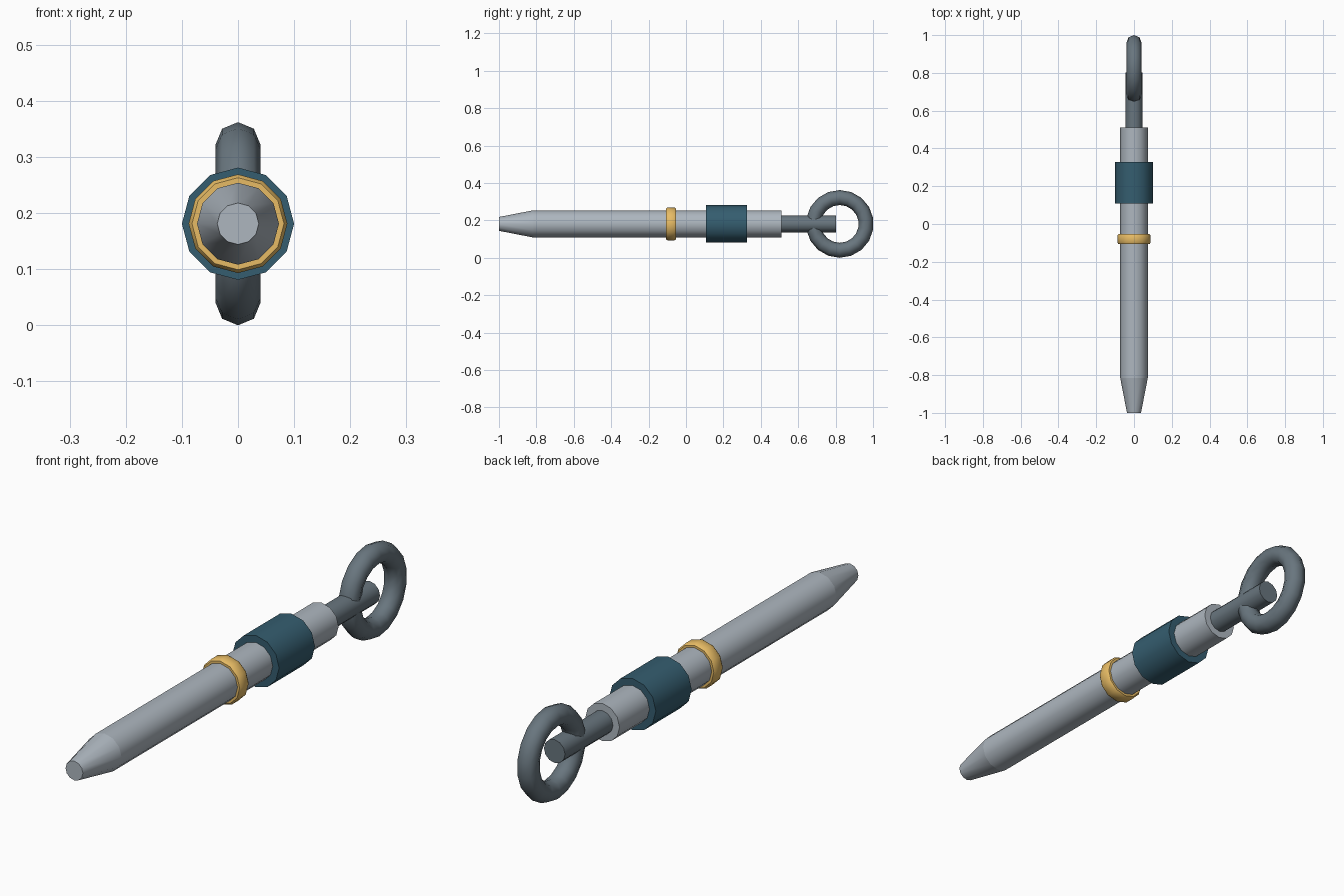
import bpy, bmesh, math

if "Cube" in bpy.data.objects:
    bpy.data.objects.remove(bpy.data.objects["Cube"])

ZC = 0.181  # height of the long axis


def material(name, rgb):
    m = bpy.data.materials.new(name)
    m.diffuse_color = (*rgb, 1)
    m.use_nodes = True
    m.node_tree.nodes["Principled BSDF"].inputs["Base Color"].default_value = m.diffuse_color
    return m


steel = material("light_steel", (0.42, 0.47, 0.52))
dark = material("dark_steel", (0.14, 0.18, 0.21))
blue = material("blue_grip", (0.035, 0.11, 0.16))
gold = material("gold_band", (0.80, 0.50, 0.13))


def finish(name, bm, mat):
    bmesh.ops.recalc_face_normals(bm, faces=bm.faces)
    me = bpy.data.meshes.new(name)
    bm.to_mesh(me)
    bm.free()
    ob = bpy.data.objects.new(name, me)
    bpy.context.collection.objects.link(ob)
    me.materials.append(mat)
    bpy.ops.object.select_all(action='DESELECT')
    ob.select_set(True)
    bpy.context.view_layer.objects.active = ob
    bpy.ops.object.shade_smooth_by_angle(angle=math.radians(47))
    return ob


def lathe(name, profile, mat, sides=12):
    """Spin (y, radius) points around the long axis and cap both ends."""
    bm = bmesh.new()
    rings = []
    for y, r in profile:
        rings.append([bm.verts.new((r * math.sin(2 * math.pi * i / sides), y,
                                    ZC + r * math.cos(2 * math.pi * i / sides)))
                      for i in range(sides)])
    for a, b in zip(rings, rings[1:]):
        for i in range(sides):
            j = (i + 1) % sides
            bm.faces.new((a[i], a[j], b[j], b[i]))
    bm.faces.new(rings[0])
    bm.faces.new(rings[-1])
    return finish(name, bm, mat)


def ring(name, y, major, minor, mat, n=18, m=8):
    """Upright ring in the YZ plane."""
    bm = bmesh.new()
    loops = []
    for i in range(n):
        a = 2 * math.pi * i / n
        loop = []
        for k in range(m):
            t = 2 * math.pi * k / m
            r = major + minor * math.cos(t)
            loop.append(bm.verts.new((minor * math.sin(t), y + r * math.sin(a),
                                      ZC + r * math.cos(a))))
        loops.append(loop)
    for i in range(n):
        a, b = loops[i], loops[(i + 1) % n]
        for k in range(m):
            j = (k + 1) % m
            bm.faces.new((a[k], a[j], b[j], b[k]))
    return finish(name, bm, mat)


# Barrel and tapered tip
lathe("barrel", [(-0.815, 0.073), (0.51, 0.073)], steel)
lathe("tip", [(-1.0, 0.037), (-0.815, 0.073)], steel)

# Gold band and blue grip collar
lathe("band", [(-0.107, 0.065), (-0.107, 0.082), (-0.098, 0.088),
               (-0.062, 0.088), (-0.053, 0.082), (-0.053, 0.065)], gold)
lathe("grip_collar", [(0.108, 0.1), (0.327, 0.1)], blue)

# Rear rod and pull ring
lathe("rod", [(0.5, 0.045), (0.803, 0.045)], dark)
ring("pull_ring", 0.822, 0.141, 0.04, dark)
